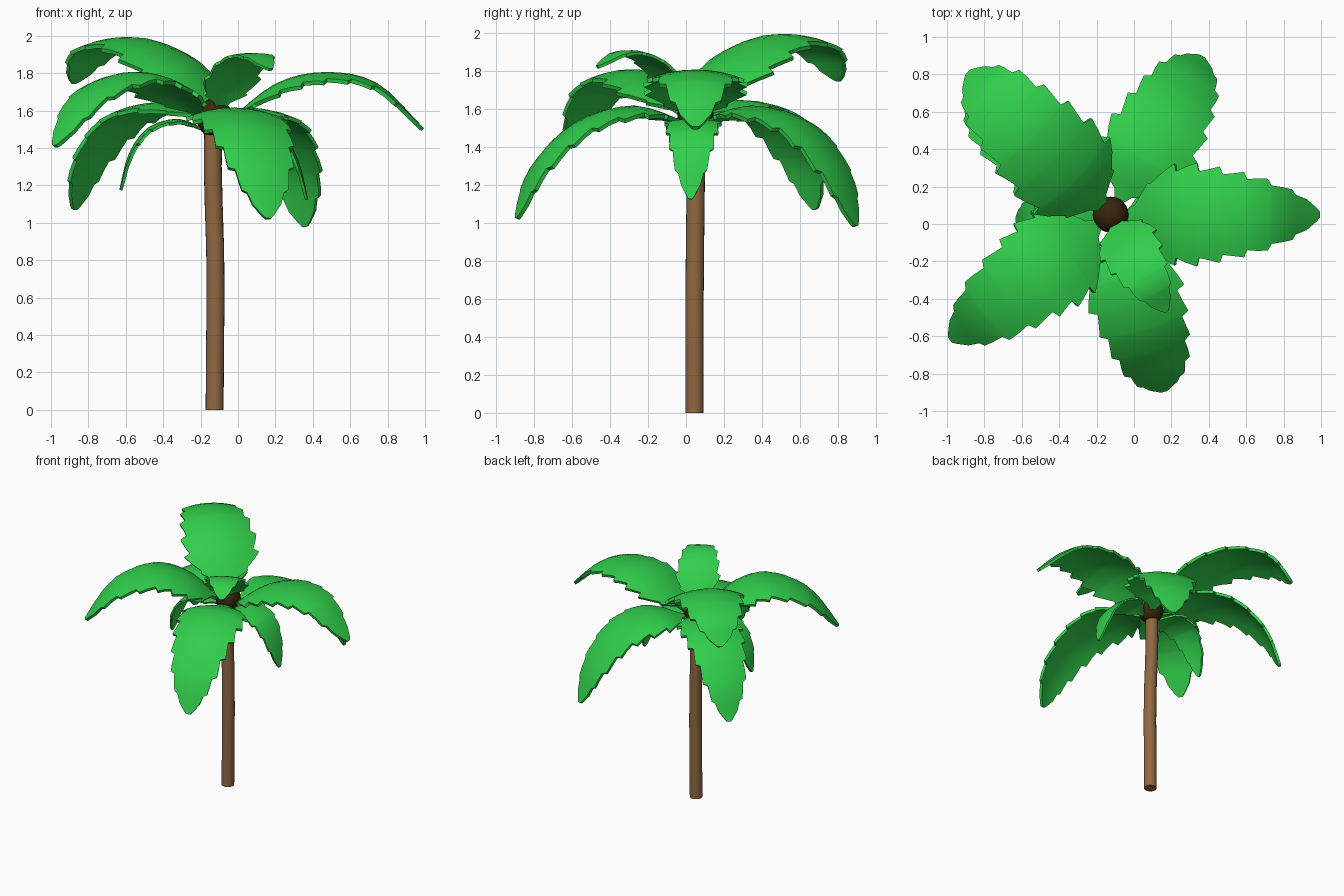
import bpy, bmesh, math
from mathutils import Vector, Matrix

if "Cube" in bpy.data.objects:
    bpy.data.objects.remove(bpy.data.objects["Cube"])

CX, CY = -0.125, 0.05          # crown axis


def material(name, rgb):
    m = bpy.data.materials.new(name)
    m.diffuse_color = (*rgb, 1)
    m.use_nodes = True
    m.node_tree.nodes["Principled BSDF"].inputs["Base Color"].default_value = m.diffuse_color
    return m


GREEN = material("leaf_green", (0.03, 0.62, 0.07))
BARK = material("bark_brown", (0.28, 0.14, 0.055))
NUT = material("coconut_brown", (0.04, 0.02, 0.004))


def finish(name, bm, mat, angle=40):
    me = bpy.data.meshes.new(name)
    bmesh.ops.recalc_face_normals(bm, faces=bm.faces)
    bm.to_mesh(me)
    bm.free()
    ob = bpy.data.objects.new(name, me)
    bpy.context.collection.objects.link(ob)
    me.materials.append(mat)
    bpy.ops.object.select_all(action='DESELECT')
    ob.select_set(True)
    bpy.context.view_layer.objects.active = ob
    bpy.ops.object.shade_smooth_by_angle(angle=math.radians(angle))
    return ob


def spline(pts, t):
    # Catmull-Rom through the points, t in 0..1
    p = [Vector(q) for q in pts]
    p = [2 * p[0] - p[1]] + p + [2 * p[-1] - p[-2]]
    n = len(pts) - 1
    i = min(int(t * n), n - 1)
    u = t * n - i
    a, b, c, d = p[i:i + 4]
    return 0.5 * (2 * b + (c - a) * u + (2 * a - 5 * b + 4 * c - d) * u * u
                  + (3 * b - a - 3 * c + d) * u ** 3)


OUTLINE = [(0, .08), (.06, .22), (.12, .68), (.2, .95), (.32, 1), (.5, .9),
           (.7, .73), (.85, .5), (.94, .3), (1, .06)]


def half_width(t):
    for (a, wa), (b, wb) in zip(OUTLINE, OUTLINE[1:]):
        if t <= b:
            return wa + (wb - wa) * (t - a) / (b - a)
    return OUTLINE[-1][1]


def leaf(name, azimuth, path, width, thick=0.022, teeth=8):
    """Drooping blade with saw-toothed edges; path is (radius, height)."""
    bm = bmesh.new()
    rows = []
    for k in range(teeth):
        # every tooth flares out towards the tip, then steps back in
        for f, flare in ((0.0, 0.92), (0.45, 1.0), (0.88, 1.09)):
            rows.append(((k + f) / teeth, flare))
    rows.append((1.0, 1.0))
    grid = []
    for t, flare in rows:
        c = spline(path, t)
        d = spline(path, min(t + .01, 1)) - spline(path, min(t + .01, 1) - .01)
        d.normalize()
        w = half_width(t) * width * flare
        row = []
        for s in (-1, -.67, -.33, 0, .33, .67, 1):
            sag = 0.75 * (s * w) ** 2          # blade edges fold down a little
            row.append(bm.verts.new((c.x + d.y * sag, s * w, c.y + .006 - d.x * sag)))
        grid.append(row)
    for r0, r1 in zip(grid, grid[1:]):
        for j in range(6):
            bm.faces.new((r0[j], r1[j], r1[j + 1], r0[j + 1]))
    bmesh.ops.recalc_face_normals(bm, faces=bm.faces)
    bmesh.ops.solidify(bm, geom=bm.faces[:], thickness=thick)
    bm.transform(Matrix.Translation((CX, CY, 0))
                 @ Matrix.Rotation(math.radians(azimuth), 4, 'Z'))
    return finish(name, bm, GREEN)


# Trunk: gently swaying tube
bm = bmesh.new()
SIDES = 20
path = [(-.125, .045, 0), (-.123, .045, .3), (-.12, .045, .6), (-.122, .047, .85),
        (-.13, .05, 1.1), (-.135, .052, 1.3), (-.132, .052, 1.52)]
rings = [[bm.verts.new((x + .048 * math.cos(2 * math.pi * i / SIDES),
                        y + .048 * math.sin(2 * math.pi * i / SIDES), z))
          for i in range(SIDES)] for x, y, z in path]
for a, b in zip(rings, rings[1:]):
    for i in range(SIDES):
        j = (i + 1) % SIDES
        bm.faces.new((a[i], a[j], b[j], b[i]))
bm.faces.new(rings[0][::-1])
bm.faces.new(rings[-1])
finish("trunk", bm, BARK)

# Round brown heart of the crown
bm = bmesh.new()
bmesh.ops.create_uvsphere(bm, u_segments=24, v_segments=14, radius=0.096)
bm.transform(Matrix.Translation((CX, CY, 1.56)) @ Matrix.Diagonal((1, 1, 1.1, 1)))
finish("crown_heart", bm, NUT)

# Large leaves
leaf("leaf_right", 0, [(.07, 1.54), (.33, 1.74), (.6, 1.8), (.87, 1.74), (1.12, 1.5)], .26)
leaf("leaf_back_right", 60, [(.07, 1.53), (.35, 1.61), (.65, 1.52), (.87, 1.27), (.98, .98)], .25)
leaf("leaf_back_left_high", 135, [(.04, 1.6), (.27, 1.85), (.6, 1.985), (.92, 1.93), (1.08, 1.75)], .275)
leaf("leaf_back_left_low", 140, [(.07, 1.56), (.35, 1.64), (.65, 1.57), (.88, 1.34), (.99, 1.07)], .23)
leaf("leaf_front_left", 218, [(.07, 1.56), (.31, 1.74), (.57, 1.8), (.87, 1.68), (1.09, 1.41)], .265)
leaf("leaf_front", 287, [(.07, 1.53), (.35, 1.61), (.65, 1.52), (.88, 1.29), (.99, 1.02)], .25)

# Small leaves
leaf("small_leaf_top", 300, [(.04, 1.6), (.14, 1.75), (.28, 1.87), (.44, 1.9), (.6, 1.82)], .16, .016, 6)
leaf("small_leaf_left", 183, [(.06, 1.5), (.2, 1.55), (.36, 1.5), (.46, 1.36), (.51, 1.17)], .14, .016, 6)
leaf("small_leaf_right", 357, [(.06, 1.5), (.2, 1.54), (.36, 1.47), (.45, 1.32), (.5, 1.12)], .14, .016, 6)
